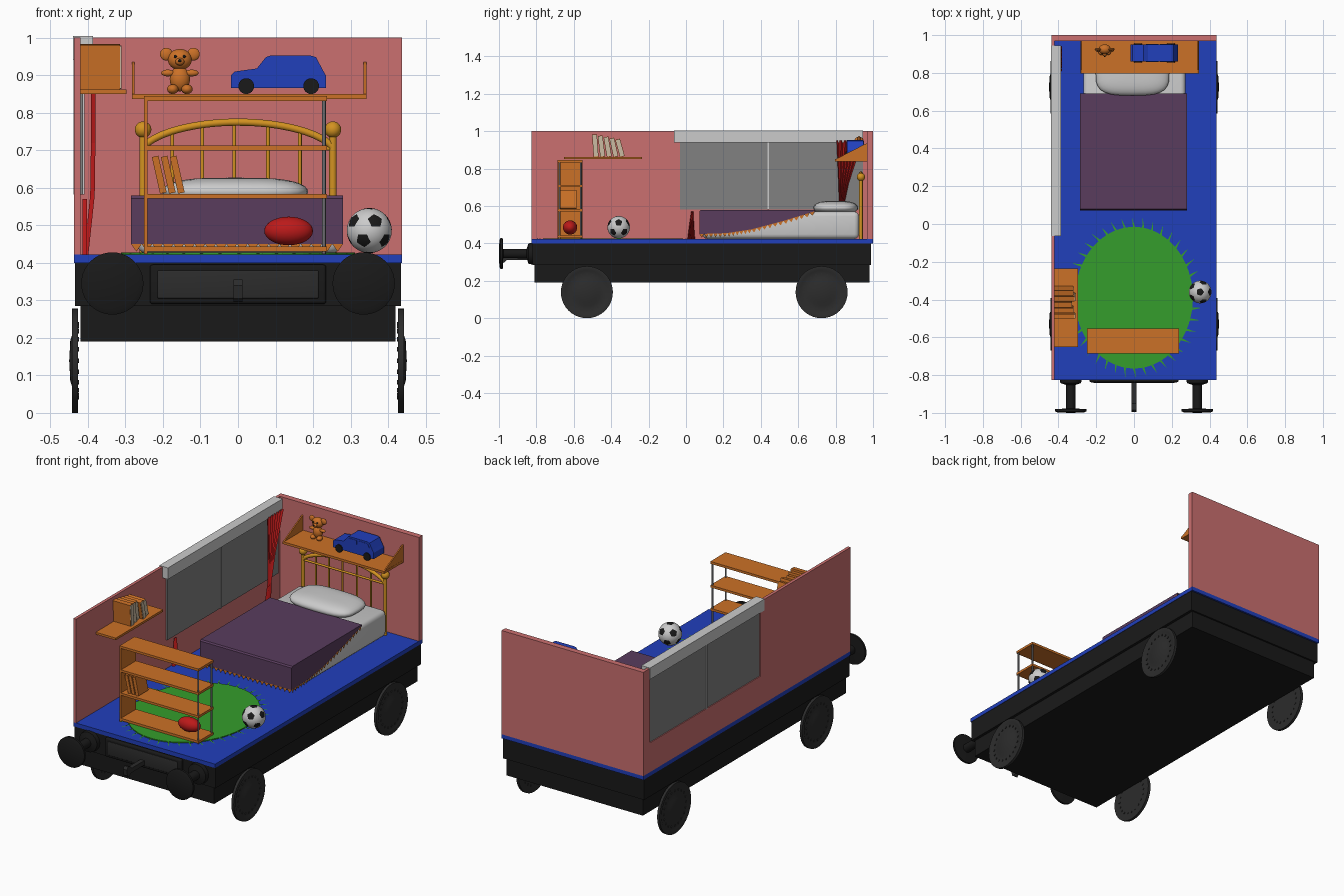
import bpy, bmesh, math
from math import sin, cos, pi
from mathutils import Vector, Matrix

if "Cube" in bpy.data.objects:
    bpy.data.objects.remove(bpy.data.objects["Cube"])

COL = dict(pink=(.6, .16, .16), blue=(.015, .05, .5), green=(.035, .34, .025), orange=(.6, .165, .02),
           gold=(.65, .29, .015), purple=(.1, .045, .11), black=(.01, .01, .01), rubber=(.025, .025, .025),
           red=(.5, .01, .01), glass=(.22, .22, .22), paper=(.6, .5, .36), steel=(.15, .15, .16), white=(.8, .8, .8))
MATS = {}
for k, c in COL.items():
    MATS[k] = bpy.data.materials.new(k)
    MATS[k].diffuse_color = (*c, 1)


def finish(name, bm, mat=None, smooth=False, normals=True):
    if normals:
        bmesh.ops.recalc_face_normals(bm, faces=bm.faces[:])
    me = bpy.data.meshes.new(name)
    bm.to_mesh(me)
    bm.free()
    ob = bpy.data.objects.new(name, me)
    bpy.context.collection.objects.link(ob)
    for m in ([mat] if isinstance(mat, str) else mat or []):
        me.materials.append(MATS[m])
    if smooth:
        bpy.context.view_layer.objects.active = ob
        ob.select_set(True)
        bpy.ops.object.shade_smooth_by_angle(angle=math.radians(35))
        ob.select_set(False)
    return ob


def box(name, x, y, z, mat=None, bevel=0, turn=None):
    bm = bmesh.new()
    bmesh.ops.create_cube(bm, size=1)
    c = Vector(((x[0]+x[1])/2, (y[0]+y[1])/2, (z[0]+z[1])/2))
    bmesh.ops.scale(bm, vec=(x[1]-x[0], y[1]-y[0], z[1]-z[0]), verts=bm.verts[:])
    if bevel:
        bmesh.ops.bevel(bm, geom=bm.edges[:], offset=bevel, segments=3, affect='EDGES', profile=.5)
    if turn:
        bm.transform(Matrix.Rotation(turn[0], 4, turn[1]))
    bm.transform(Matrix.Translation(c))
    return finish(name, bm, mat, bevel > 0)


def prism(name, pts, axis, a, b, mat=None):
    put = {'X': lambda u, v, h: (h, u, v), 'Y': lambda u, v, h: (u, h, v), 'Z': lambda u, v, h: (u, v, h)}[axis]
    bm = bmesh.new()
    lo, hi = ([bm.verts.new(put(u, v, h)) for u, v in pts] for h in (a, b))
    bm.faces.new(lo)
    bm.faces.new(hi)
    for i in range(len(pts)):
        bm.faces.new((lo[i-1], lo[i], hi[i], hi[i-1]))
    return finish(name, bm, mat)


def rod(name, p, q, r, mat=None, n=16):
    p, q = Vector(p), Vector(q)
    bm = bmesh.new()
    bmesh.ops.create_cone(bm, cap_ends=True, segments=n, radius1=r, radius2=r, depth=(q-p).length)
    bm.transform(Matrix.Translation((p+q)/2) @ (q-p).to_track_quat('Z', 'Y').to_matrix().to_4x4())
    return finish(name, bm, mat, True)


def ball(name, c, r, mat=None, power=1.0):
    bm = bmesh.new()
    bmesh.ops.create_uvsphere(bm, u_segments=28, v_segments=16, radius=1)
    for v in bm.verts:
        x, y = (math.copysign(abs(t)**power, t) if abs(t) > 1e-6 else 0 for t in v.co.xy)
        v.co = (c[0]+x*r[0], c[1]+y*r[1], c[2]+v.co.z*r[2])
    return finish(name, bm, mat, True)


def lathe(name, prof, c, direction, mat, n=40):
    bm = bmesh.new()
    vs = [bm.verts.new((r, 0, h)) for r, h in prof]
    es = [bm.edges.new(p) for p in zip(vs, vs[1:])]
    bmesh.ops.spin(bm, geom=vs+es, cent=(0, 0, 0), axis=(0, 0, 1), angle=2*pi, steps=n)
    bmesh.ops.remove_doubles(bm, verts=bm.verts[:], dist=1e-4)
    bm.transform(Matrix.Translation(c) @ Vector(direction).to_track_quat('Z', 'Y').to_matrix().to_4x4())
    return finish(name, bm, mat, True)


def sheet(name, verts, faces, mat):
    bm = bmesh.new()
    vs = [bm.verts.new(v) for v in verts]
    for f in faces:
        bm.faces.new([vs[i] for i in f])
    return finish(name, bm, mat, normals=False)


# wagon body, floor and walls
box("lower_chassis", (-.42, .42), (-.81, .98), (.19, .285), 'black')
box("upper_chassis", (-.435, .435), (-.82, .99), (.285, .4), 'black')
box("floor", (-.437, .437), (-.825, 1), (.4, .422), 'blue')
box("back_wall", (-.437, .437), (.968, 1), (.422, 1), 'pink')
prism("side_wall", [(-.825, .422), (.968, .422), (.968, 1), (.94, 1), (.94, .585), (-.03, .585), (-.03, 1), (-.825, 1)],
      'X', -.437, -.42, 'pink')
box("window_pane", (-.432, -.413), (-.032, .945), (.582, .96), 'glass')
box("window_mullion", (-.438, -.409), (.435, .445), (.582, .95))
box("curtain_valance", (-.44, -.387), (-.064, .945), (.94, 1.004))

# wheels with bolts
for s in (-1, 1):
    for i, y in enumerate((-.53, .725)):
        tag = f"{'left' if s < 0 else 'right'}_{i}"
        lathe("wheel_"+tag, [(0, -.009), (.139, -.009), (.139, .006), (.122, .007), (.115, .003), (.075, .004),
                             (.055, .011), (0, .014)], (s*.436, y, .139), (s, 0, 0), 'rubber')
        for k in range(20):
            a = k*pi/10
            p = Vector((s*.436, y+.097*cos(a), .139+.097*sin(a)))
            rod("wheel_bolt", p-Vector((s*.012, 0, 0)), p+Vector((s*.007, 0, 0)), .006, 'rubber', 6)
    # buffers
    lathe("buffer", [(0, .02), (.06, .02), (.055, -.02), (.025, -.03), (.024, -.155), (.083, -.158),
                     (.083, -.17), (.07, -.176), (0, -.178)], (s*.335, -.822, .345), (0, 1, 0), 'black')

# front plate and coupling hook
box("front_plate", (-.235, .235), (-.838, -.815), (.29, .395), 'black', .008)
box("plate_inset", (-.215, .215), (-.842, -.83), (.305, .38), 'rubber', .004)
prism("coupling_hook", [(-.83, .335), (-.95, .335), (-.97, .352), (-.985, .355), (-.995, .34), (-.99, .305),
                        (-.975, .295), (-.96, .31), (-.83, .31)], 'X', -.012, .012, 'rubber')


# rug with fringe
def ell(a, k=0):
    return (.312+k)*cos(a), -.39+(.375+k)*sin(a)


prism("rug", [ell(i*pi/32) for i in range(64)], 'Z', .421, .427, 'green')
v, f = [], []
for i in range(40):
    a = i*pi/20
    v += [(*ell(a-.018), .426), (*ell(a+.018), .426), (*ell(a+.03, .05), .424)]
    f.append((3*i, 3*i+1, 3*i+2))
sheet("rug_fringe", v, f, 'green')

# bookcase on the rug
for z in (.436, .577, .706, .838):
    box("bookcase_shelf", (-.25, .237), (-.686, -.553), (z-.006, z+.007), 'orange')
box("bookcase_side", (-.25, -.241), (-.686, -.553), (.424, .845), 'orange')
for y in (-.677, -.562):
    rod("bookcase_post", (.229, y, .424), (.229, y, .845), .005, 'steel')
for i in range(3):
    x = -.21+i*.024
    box("bookcase_book", (x-.009, x+.009), (-.67, -.585), (.585, .685), 'orange', turn=(-.22, 'Y'))
ball("oval_ball", (.135, -.62, .485), (.065, .038, .038), 'red')

# football: truncated icosahedron, subdivided and rounded
bm = bmesh.new()
bmesh.ops.create_icosphere(bm, subdivisions=1, radius=1)
third = next(iter(bm.edges)).calc_length()/3
bmesh.ops.bevel(bm, geom=bm.verts[:], offset=third, segments=1, affect='VERTICES')
for fc in bm.faces:
    fc.material_index = 1 if len(fc.verts) == 5 else 0
bmesh.ops.poke(bm, faces=bm.faces[:])
bmesh.ops.subdivide_edges(bm, edges=bm.edges[:], cuts=2, use_grid_fill=True)
for w in bm.verts:
    w.co = w.co.normalized()*.06+Vector((.35, -.36, .486))
finish("football", bm, ['white', 'black'], True)

# small wall shelf with leaning books
box("wall_shelf", (-.422, -.297), (-.652, -.235), (.85, .862), 'orange')
for i in range(5):
    y, h, d = -.485+i*.033, .12-.006*i, -.315-.008*(i % 3)
    t = (.07+.05*i, 'X')
    box("wall_book_cover", (-.42, d), (y-.013, y+.013), (.862, .862+h), 'orange', turn=t)
    box("wall_book_pages", (-.415, d+.004), (y-.011, y+.011), (.865, .859+h), 'paper', turn=t)

# toy shelf above the bed
box("toy_shelf", (-.283, .343), (.797, .968), (.837, .85), 'orange')
for x in (-.283, .335):
    prism("toy_shelf_end", [(.8, .85), (.968, .85), (.968, .935), (.955, .93)], 'X', x, x+.007, 'orange')

# teddy
tx, ty = -.155, .925
ball("teddy_body", (tx, ty, .89), (.027, .022, .033), 'orange')
ball("teddy_head", (tx, ty, .942), (.032, .026, .028), 'orange')
ball("teddy_muzzle", (tx, ty-.026, .936), (.012, .012, .01), 'orange')
ball("teddy_nose", (tx, ty-.037, .939), (.005, .004, .004), 'black')
for s in (-1, 1):
    ball("teddy_ear", (tx+s*.036, ty, .956), (.017, .008, .017), 'orange')
    ball("teddy_eye", (tx+s*.012, ty-.024, .95), (.004, .004, .004), 'black')
    ball("teddy_arm", (tx+s*.032, ty-.005, .906), (.018, .009, .009), 'orange')
    ball("teddy_foot", (tx+s*.019, ty-.012, .863), (.015, .018, .013), 'orange')

# toy car
prism("toy_car_body", [(-.018, .866), (.234, .866), (.234, .9), (.226, .914), (.208, .948), (.195, .952), (.085, .952),
                       (.074, .948), (.05, .918), (-.008, .91), (-.018, .9)], 'Y', .86, .95, 'blue')
for y in (.858, .95):
    prism("toy_car_window", [(.063, .919), (.083, .943), (.13, .943), (.13, .919)], 'Y', y, y+.002, 'blue')
    prism("toy_car_window", [(.138, .919), (.138, .943), (.197, .943), (.21, .919)], 'Y', y, y+.002, 'blue')
    for x in (.022, .195):
        rod("toy_car_wheel", (x, y-.004, .871), (x, y+.006, .871), .021, 'black', 24)

# bed: mattress, blanket with frill, pillow
box("mattress", (-.268, .272), (.09, .925), (.424, .57), None, .025)
edge = [Vector(p) for p in ((.072, .45), (.22, .455), (.35, .475), (.52, .52), (.69, .572))]
prism("blanket", [tuple(p) for p in edge]+[(.69, .579), (.08, .579), (.073, .572)], 'X', -.285, .28, 'purple')
v, f = [], []
for p, q in zip(edge, edge[1:]):
    for k in range(6):
        a, b = p.lerp(q, k/6), p.lerp(q, (k+1)/6)
        for x in (-.284, .279):
            n = len(v)
            v += [(x, *a), (x, *b), (x, (a.x+b.x)/2, (a.y+b.y)/2-.02)]
            f.append((n, n+1, n+2))
for k in range(20):
    x, n = -.285+k*.02825, len(v)
    v += [(x, .073, .45), (x+.02825, .073, .45), (x+.014, .073, .43)]
    f.append((n, n+1, n+2))
sheet("blanket_frill", v, f, 'orange')
ball("pillow", (-.008, .8, .59), (.195, .12, .037), None, .6)


# brass headboard
def arch(x):
    return .7+.075*(1-(x/.255)**2)**.6


hy = .935
for s in (-1, 1):
    rod("headboard_post", (s*.253, hy, .422), (s*.253, hy, .745), .01, 'gold')
    ball("headboard_knob", (s*.253, hy, .755), (.022, .022, .022), 'gold')
cu = bpy.data.curves.new("headboard_arch", 'CURVE')
cu.dimensions, cu.bevel_depth, cu.bevel_resolution = '3D', .01, 3
sp = cu.splines.new('POLY')
sp.points.add(32)
for i, p in enumerate(sp.points):
    x = -.253*cos(pi*i/32)
    p.co = (x, hy, arch(x), 1)
cu.materials.append(MATS['gold'])
bpy.context.collection.objects.link(bpy.data.objects.new("headboard_arch", cu))
for x in (-.175, -.095, -.01, .08, .165):
    rod("headboard_bar", (x, hy, .45), (x, hy, arch(x)), .005, 'gold')
rod("headboard_rail", (-.253, hy, .705), (.253, hy, .705), .006, 'gold')
# pleated curtains: rows are (z, y_start, y_end, x)
for name, rows in (("far_curtain", [(.95, .805, .945, -.386), (.72, .815, .87, -.386), (.58, .82, .84, -.388),
                                    (.42, .81, .86, -.405)]),
                   ("near_curtain", [(.57, .028, .04, -.409), (.5, .018, .042, -.409), (.422, .008, .048, -.409)])):
    vs = [(x+.006*cos(j*pi/2), y0+(y1-y0)*j/24, z) for z, y0, y1, x in rows for j in range(25)]
    sheet(name, vs, [(r*25+j, r*25+j+1, r*25+j+26, r*25+j+25) for r in range(len(rows)-1) for j in range(24)], 'red')

for m in bpy.data.materials:
    if m.users and not m.is_grease_pencil:
        m.use_nodes = True
        m.node_tree.nodes["Principled BSDF"].inputs["Base Color"].default_value = m.diffuse_color
